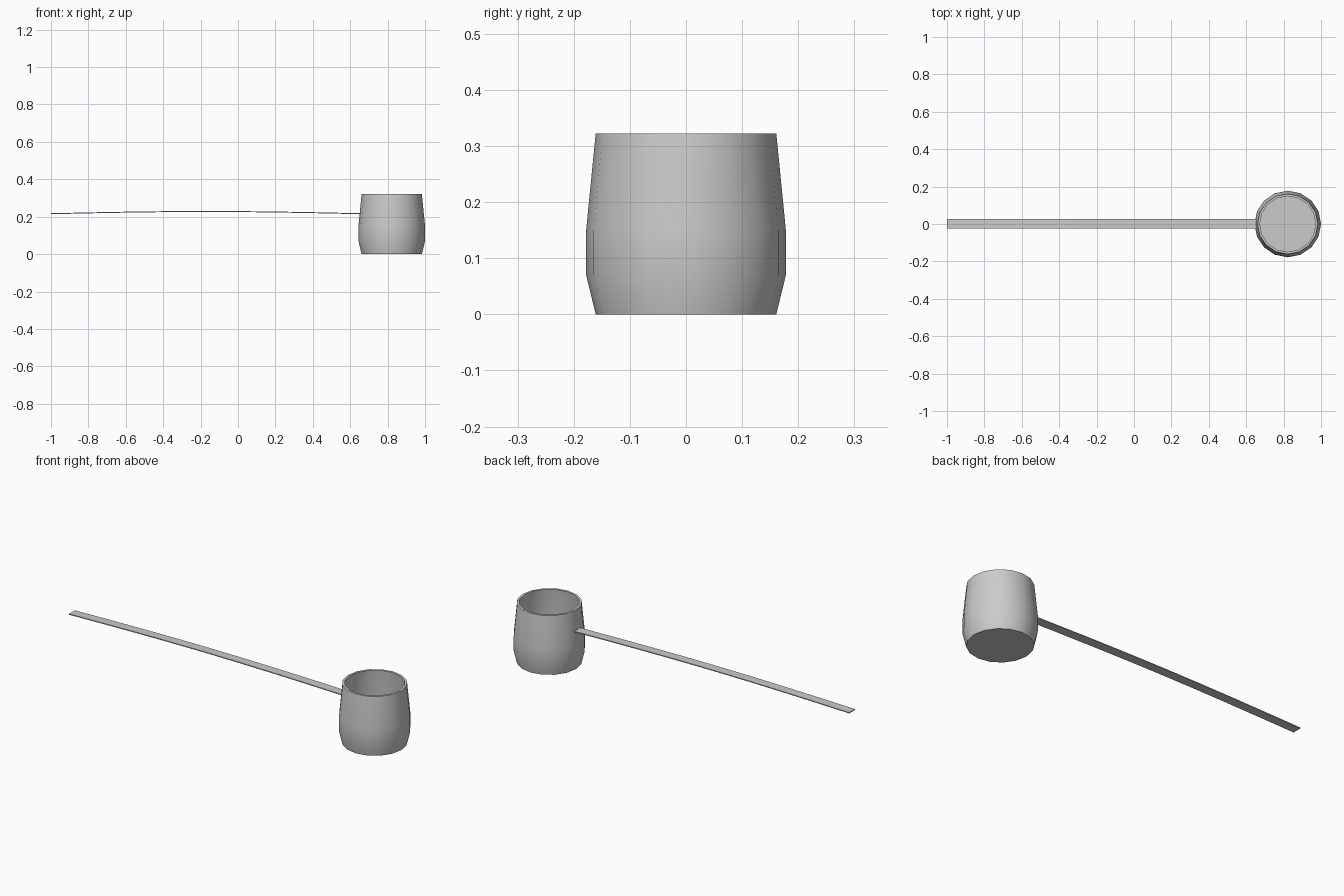
import bpy, bmesh
from math import cos, sin, pi

if "Cube" in bpy.data.objects:
    bpy.data.objects.remove(bpy.data.objects["Cube"])

CUP_X, SIDES = 0.822, 16


def make_object(name, bm):
    bmesh.ops.recalc_face_normals(bm, faces=bm.faces)
    mesh = bpy.data.meshes.new(name)
    bm.to_mesh(mesh)
    bm.free()
    ob = bpy.data.objects.new(name, mesh)
    bpy.context.collection.objects.link(ob)
    bpy.context.view_layer.objects.active = ob
    ob.select_set(True)
    bpy.ops.object.shade_smooth_by_angle(angle=0.52)
    ob.select_set(False)
    return ob


def bridge(bm, a, b):
    n = len(a)
    for i in range(n):
        j = (i + 1) % n
        bm.faces.new((a[i], a[j], b[j], b[i]))


# Cup: hollow barrel, outside bottom to rim, then down the inside to the floor
profile = [(0.161, 0), (0.178, 0.07), (0.178, 0.15), (0.161, 0.322),
           (0.149, 0.322), (0.166, 0.15), (0.166, 0.073), (0.15, 0.012)]
bm = bmesh.new()
rings = [[bm.verts.new((CUP_X + r * cos(2 * pi * i / SIDES),
                        r * sin(2 * pi * i / SIDES), z))
          for i in range(SIDES)] for r, z in profile]
for a, b in zip(rings, rings[1:]):
    bridge(bm, a, b)
bm.faces.new(rings[0])
bm.faces.new(rings[-1])
make_object("cup", bm)

# Handle: thin flat strip with a slight upward bow
START, END, STEPS = -1.0, 0.655, 8
HALF_WIDTH, THICK, OFFSET = 0.025, 0.005, 0.002
bm = bmesh.new()
sections = []
for i in range(STEPS + 1):
    t = i / STEPS
    x = START + (END - START) * t
    z = 0.216 + 0.012 * sin(pi * t)
    sections.append([bm.verts.new((x, OFFSET + sy * HALF_WIDTH, z + sz * THICK / 2))
                     for sy, sz in ((-1, -1), (1, -1), (1, 1), (-1, 1))])
for a, b in zip(sections, sections[1:]):
    bridge(bm, a, b)
bm.faces.new(sections[0])
bm.faces.new(sections[-1])
make_object("handle", bm)
